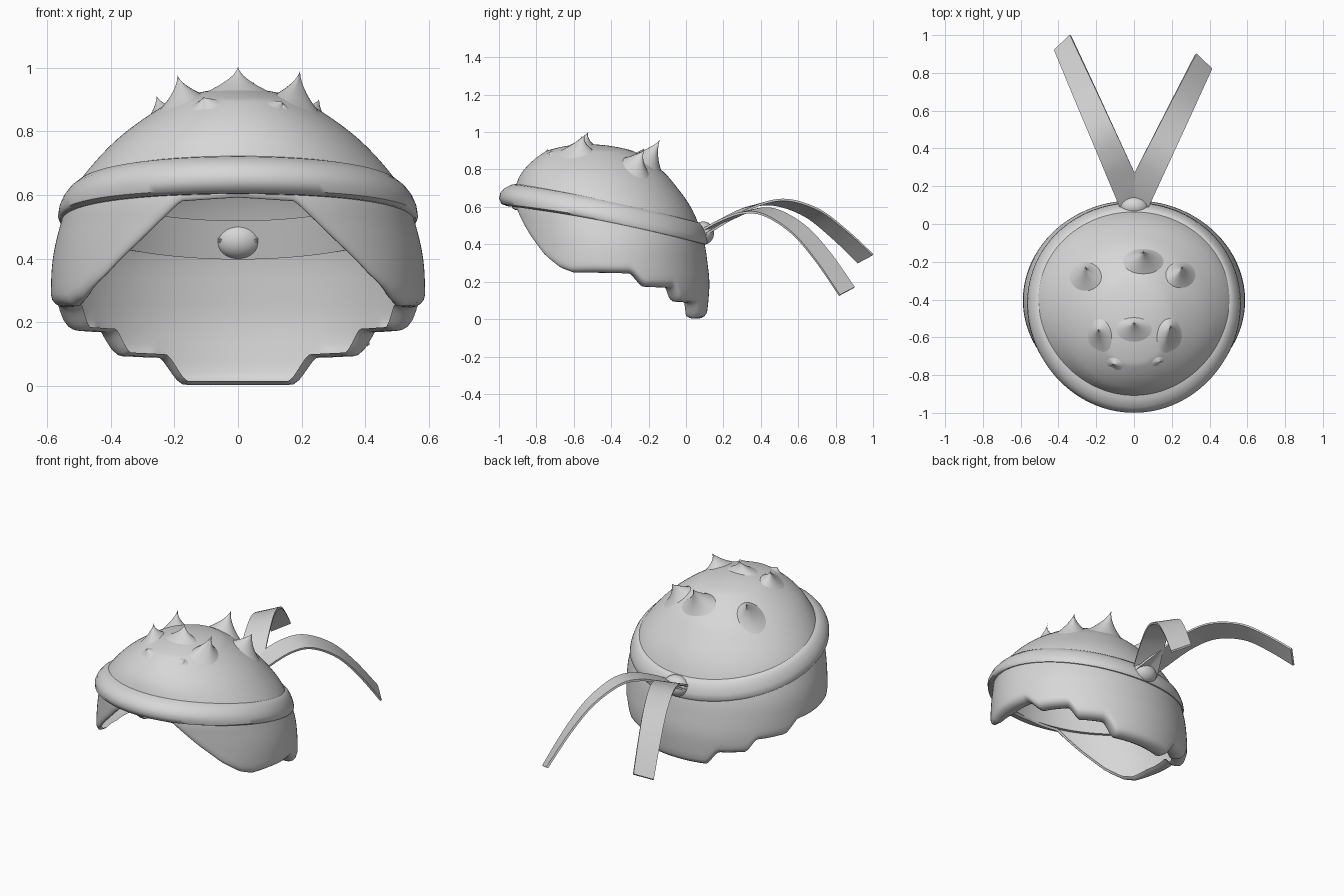
import bpy, bmesh, math
from mathutils import Vector

if "Cube" in bpy.data.objects:
    bpy.data.objects.remove(bpy.data.objects["Cube"])

grey = bpy.data.materials.new("light_grey")
grey.diffuse_color = (0.68, 0.68, 0.68, 1)
grey.use_nodes = True
grey.node_tree.nodes["Principled BSDF"].inputs["Base Color"].default_value = grey.diffuse_color


def finish(bm, name, angle=40):
    bmesh.ops.recalc_face_normals(bm, faces=bm.faces)
    me = bpy.data.meshes.new(name)
    bm.to_mesh(me)
    bm.free()
    ob = bpy.data.objects.new(name, me)
    bpy.context.collection.objects.link(ob)
    me.materials.append(grey)
    bpy.ops.object.select_all(action='DESELECT')
    ob.select_set(True)
    bpy.context.view_layer.objects.active = ob
    bpy.ops.object.shade_smooth_by_angle(angle=math.radians(angle))
    return ob


def loft(rows, name, closed_rows=False, cap=False, tip=False, angle=40):
    """Skin a list of closed rings."""
    bm = bmesh.new()
    vs = [[bm.verts.new(p) for p in r] for r in rows]
    n = len(vs[0])
    for i in range(len(vs) if closed_rows else len(vs) - 1):
        a, b = vs[i], vs[(i + 1) % len(vs)]
        for j in range(n):
            k = (j + 1) % n
            bm.faces.new((a[j], a[k], b[k], b[j]))
    if cap:
        bm.faces.new(vs[0])
        bm.faces.new(vs[-1])
    if tip:
        bmesh.ops.remove_doubles(bm, verts=vs[-1], dist=0.003)
    return finish(bm, name, angle)


# Horizontal sections of the hair every 0.1 in z: centre y, half width x, half depth y
SECTIONS = [(-.4, .56, .51), (-.4, .575, .52), (-.4, .585, .525), (-.405, .588, .52),
            (-.412, .582, .512), (-.43, .56, .5), (-.455, .525, .48), (-.48, .453, .435),
            (-.5, .35, .365), (-.515, .20, .23), (-.53, 0, 0)]
TOP = .935


def section(z):
    if z > .9:
        s = math.sqrt(max(0, (TOP - z) / (TOP - .9)))
        return (-.53 + .015 * s, .20 * s, .23 * s)
    f = max(0, z) * 10
    i = min(int(f), 8)
    t = f - i
    p = [SECTIONS[max(0, min(10, i + d))] for d in (-1, 0, 1, 2)]
    return tuple(.5 * (2 * b + (c - a) * t + (2 * a - 5 * b + 4 * c - d) * t * t
                       + (3 * b - a - 3 * c + d) * t ** 3) for a, b, c, d in zip(*p))


def hair_point(th, z, out=0):
    cy, rx, ry = section(z)
    return Vector(((rx + out) * math.sin(th), cy + (ry + out) * math.cos(th), z))


def hair_height(x, y):
    lo, hi = .4, TOP
    for _ in range(30):
        z = (lo + hi) / 2
        cy, rx, ry = section(z)
        if (x / max(rx, 1e-5)) ** 2 + ((y - cy) / max(ry, 1e-5)) ** 2 < 1:
            lo = z
        else:
            hi = z
    return lo


# Stepped lower hair edge: degrees from the back, height
EDGE = [(0, .003), (19, .003), (28, .088), (43, .092), (51, .168), (68, .172), (79, .245),
        (114, .25), (122, .275), (134, .35), (146, .45), (160, .58), (180, .592)]


def edge_height(deg):
    for (a, za), (b, zb) in zip(EDGE, EDGE[1:]):
        if deg <= b:
            t = (deg - a) / (b - a)
            if b < 120:
                t = t * t * (3 - 2 * t)
            return za + (zb - za) * t
    return EDGE[-1][1]


# Hair shell with an inward curled lip along the lower edge
N, M = 240, 44
angles = [2 * math.pi * j / N for j in range(N)]
edges = [edge_height(math.degrees(min(a, 2 * math.pi - a))) for a in angles]
rows = []
for inward, dz in ((.085, .012), (.065, .002), (.045, 0), (.028, .003), (.013, .012), (.004, .024)):
    row = []
    for a, e in zip(angles, edges):
        deg = math.degrees(min(a, 2 * math.pi - a))
        k = 1 if deg < 100 else max(.25, 1 - (deg - 100) / 40)
        row.append(hair_point(a, e + dz, -inward * k))
    rows.append(row)
for i in range(M + 1):
    s = math.sin(math.pi / 2 * i / M)
    rows.append([hair_point(a, (e + .04) + (TOP - e - .04) * s) for a, e in zip(angles, edges)])
loft(rows, "hair_shell", tip=True, angle=60)

# Tilted headband hugging the hair, thicker at the front
BAND = [(-.058, None), (-.056, .3), (-.045, .75), (-.015, 1), (.015, 1), (.04, .8), (.06, .3), (.064, None)]
rows = []
for j in range(120):
    a = 2 * math.pi * j / 120
    front = (1 - math.cos(a)) / 2
    zc = .455 + .205 * front + .022 * math.sin(a) ** 2
    thick = .022 - .01 * math.sin(a) ** 2 + .048 * front ** 2.5
    rows.append([hair_point(a, zc + dz, -.02 if o is None else thick * o) for dz, o in BAND])
loft(rows, "headband", closed_rows=True, angle=50)


# Hair spikes: base centre, base radii, tip
def spike(name, bx, by, rx, ry, tip):
    rows = []
    for i in range(15):
        t = i / 14
        s = max((1 - t) ** 1.75, .002)
        row = []
        for j in range(24):
            a = 2 * math.pi * j / 24
            ux, uy = rx * 1.18 * math.cos(a), ry * 1.18 * math.sin(a)
            h = hair_height(bx + ux, by + uy) - .006
            row.append((bx + (tip[0] - bx) * t + ux * s, by + (tip[1] - by) * t + uy * s,
                        h + (tip[2] - h) * t))
        rows.append(row)
    loft(rows, name, cap=True, angle=60)


for n, args in enumerate([
        (0, -.565, .10, .065, (0, -.52, 1.005)),
        (-.185, -.61, .065, .10, (-.19, -.555, .978)),
        (.19, -.61, .065, .10, (.195, -.535, .992)),
        (-.11, -.765, .06, .06, (-.11, -.74, .908)),
        (.135, -.755, .055, .055, (.14, -.725, .892)),
        (-.26, -.28, .08, .07, (-.255, -.225, .912)),
        (.25, -.27, .075, .065, (.255, -.225, .902)),
        (.05, -.20, .10, .06, (.05, -.14, .957))]):
    spike("hair_spike_%d" % (n + 1), *args)

# Knot at the back of the headband
bm = bmesh.new()
bmesh.ops.create_uvsphere(bm, u_segments=32, v_segments=20, radius=1)
for v in bm.verts:
    v.co = Vector((v.co.x * .077, v.co.y * .057 + .093, v.co.z * .062 + .46))
finish(bm, "knot", 60)


# Trailing ribbons: path of (y, z), sideways slope, strip of even thickness
def ribbon(name, path, slope, side):
    pts = [path[0]] + path + [path[-1]]
    line = []
    for i in range(1, len(pts) - 2):
        for k in range(8):
            t = k / 8
            line.append([.5 * (2 * b + (c - a) * t + (2 * a - 5 * b + 4 * c - d) * t * t
                               + (3 * b - a - 3 * c + d) * t ** 3)
                         for a, b, c, d in zip(*pts[i - 1:i + 3])])
    line.append(path[-1])
    line = [Vector((side * slope * (y - .1), y, z)) for y, z in line]
    rows = []
    for i, p in enumerate(line):
        f = i / (len(line) - 1)
        tan = (line[min(i + 1, len(line) - 1)] - line[max(i - 1, 0)]).normalized()
        wide = Vector((-side * (.915 - .2 * f), .40 + .28 * f, .36 * f)).normalized()
        up = wide.cross(tan).normalized() * .006
        w = wide * (.075 - .014 * f)
        rows.append([p - w - up, p + w - up, p + w + up, p - w + up])
    loft(rows, name, cap=True, angle=30)


ribbon("left_ribbon", [(.08, .455), (.2, .525), (.35, .6), (.5, .625), (.67, .57), (.82, .455), (.96, .323)],
       .44, -1)
ribbon("right_ribbon", [(.08, .455), (.2, .525), (.33, .575), (.45, .57), (.6, .48), (.73, .335), (.86, .148)],
       .485, 1)
